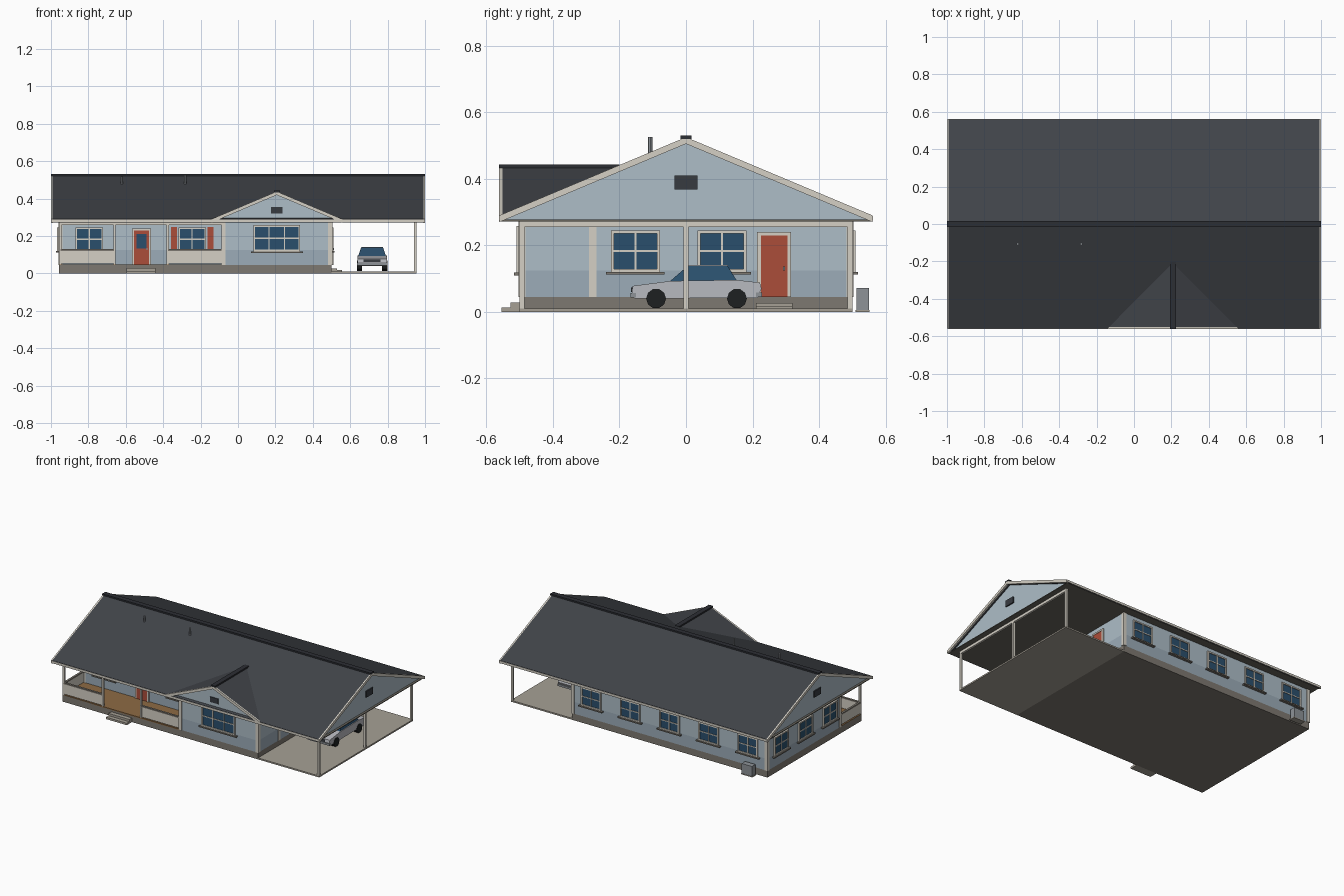
import bpy, bmesh, math
from mathutils import Matrix

if "Cube" in bpy.data.objects:
    bpy.data.objects.remove(bpy.data.objects["Cube"])

def mat(name, r, g, b):
    m = bpy.data.materials.new(name)
    m.diffuse_color = (*[(c / 255) ** 2.2 for c in (r, g, b)], 1)
    m.use_nodes = True
    m.node_tree.nodes["Principled BSDF"].inputs["Base Color"].default_value = m.diffuse_color
    return m

ROOF = mat("roof_shingle", 66, 69, 74)
CAP = mat("ridge_dark", 48, 50, 55)
WALL = mat("siding", 172, 188, 198)
LOWER = mat("lower_siding", 155, 171, 183)
TRIM = mat("trim", 212, 207, 196)
STONE = mat("foundation", 125, 120, 112)
SLAB = mat("concrete", 165, 159, 148)
SOFFIT = mat("soffit", 105, 102, 94)
DECK = mat("deck", 140, 106, 70)
RED = mat("door_red", 170, 78, 60)
GLASS = mat("glass", 46, 80, 108)
DARK = mat("vent_dark", 58, 61, 66)
METAL = mat("metal", 140, 145, 150)
PAINT = mat("car_paint", 182, 184, 190)
RUBBER = mat("rubber", 35, 37, 38)

def finish(name, bm, m, M=None):
    bmesh.ops.recalc_face_normals(bm, faces=bm.faces)
    me = bpy.data.meshes.new(name)
    bm.to_mesh(me)
    bm.free()
    me.materials.append(m)
    ob = bpy.data.objects.new(name, me)
    bpy.context.collection.objects.link(ob)
    if M:
        ob.matrix_world = M
    return ob

def boxes(name, m, *bounds, M=None):
    """One object from boxes given as (x0, x1, y0, y1, z0, z1)."""
    bm = bmesh.new()
    for x0, x1, y0, y1, z0, z1 in bounds:
        T = Matrix.Translation(((x0 + x1) / 2, (y0 + y1) / 2, (z0 + z1) / 2))
        S = Matrix.Diagonal((x1 - x0, y1 - y0, z1 - z0, 1))
        bmesh.ops.create_cube(bm, size=1, matrix=T @ S)
    return finish(name, bm, m, M)

def prism(name, m, pts, a, b, axis="x", off=0, taper=None):
    """Extrude a (u, z) outline from a to b along x or y; taper(z) narrows x about its middle."""
    bm = bmesh.new()
    mid = (a + b) / 2
    rings = []
    for t in (a, b):
        ring = []
        for u, z in pts:
            s = mid + (t - mid) * (taper(z) if taper else 1)
            ring.append(bm.verts.new((s, u + off, z) if axis == "x" else (u + off, s, z)))
        rings.append(ring)
        bm.faces.new(ring)
    n = len(pts)
    for i in range(n):
        j = (i + 1) % n
        bm.faces.new((rings[0][i], rings[0][j], rings[1][j], rings[1][i]))
    return finish(name, bm, m)

def cylinder(name, m, r, depth, loc, sides, along_x=False):
    bm = bmesh.new()
    R = Matrix.Rotation(math.pi / 2, 4, "Y") if along_x else Matrix()
    bmesh.ops.create_cone(bm, cap_ends=True, segments=sides, radius1=r, radius2=r, depth=depth,
                          matrix=Matrix.Translation(loc) @ R)
    return finish(name, bm, m)

def on_wall(x, y, deg):
    return Matrix.Translation((x, y, 0)) @ Matrix.Rotation(math.radians(deg), 4, "Z")

def window(name, x, y, deg, w=0.074, cols=2, z0=0.12, z1=0.245):
    M, t = on_wall(x, y, deg), 0.009
    bars = [(-w, w, -0.01, 0, z0, z0 + t), (-w, w, -0.01, 0, z1 - t, z1),
            (-w, -w + t, -0.01, 0, z0, z1), (w - t, w, -0.01, 0, z0, z1),
            (-w, w, -0.008, 0, (z0 + z1) / 2 - 0.003, (z0 + z1) / 2 + 0.003)]
    for i in range(1, cols):
        c = -w + 2 * w * i / cols
        bars.append((c - 0.003, c + 0.003, -0.008, 0, z0, z1))
    boxes(name + "_frame", TRIM, *bars, M=M)
    boxes(name + "_glass", GLASS, (-w + t, w - t, -0.004, 0.002, z0 + t, z1 - t), M=M)
    boxes(name + "_sill", STONE, (-w - 0.014, w + 0.014, -0.017, 0, z0 - 0.008, z0), M=M)

def door(name, x, y, deg):
    M = on_wall(x, y, deg)
    boxes(name + "_panel", RED, (-0.04, 0.04, -0.007, 0, 0.045, 0.23), M=M)
    boxes(name + "_trim", TRIM, (-0.051, -0.04, -0.01, 0, 0.045, 0.24),
          (0.04, 0.051, -0.01, 0, 0.045, 0.24), (-0.051, 0.051, -0.01, 0, 0.23, 0.24), M=M)
    boxes(name + "_knob", METAL, (0.027, 0.032, -0.014, -0.005, 0.125, 0.137), M=M)
    return M

# Foundation, walls and slabs
X0, X1, XW, YP = -0.957, 0.5, -0.085, -0.28
boxes("foundation", STONE, (X0, X1, -0.5, 0.5, 0, 0.045))
boxes("carport_slab", SLAB, (X1, 0.955, -0.5, 0.5, 0, 0.01))
for label, m, z0, z1 in (("lower", LOWER, 0.045, 0.125), ("upper", WALL, 0.125, 0.275)):
    boxes(label + "_main_wall", m, (X0, X1, YP, 0.5, z0, z1))
    boxes(label + "_wing_wall", m, (XW, X1, -0.5, YP, z0, z1))
boxes("porch_deck", DECK, (X0, XW, -0.5, YP, 0.04, 0.047))

# Corner boards
e = 0.004
boards = [(x - 0.011, x + 0.011, y - 0.011, y + 0.011) for x, y in
          ((X1 - 0.007, -0.493), (XW + 0.007, -0.493), (X1 - 0.007, YP),
           (X1 - 0.007, 0.493), (X0 + 0.007, 0.493), (X0 + 0.007, YP + 0.007))]
boxes("corner_boards", TRIM, *[(*b, 0.045, 0.275) for b in boards])

# Main roof
def chevron(h, eave, ridge, t):
    return [(-h, eave), (0, ridge), (h, eave), (h, eave - t), (0, ridge - t), (-h, eave - t)]

main = chevron(0.56, 0.29, 0.525, 0.018)
prism("main_roof", ROOF, main, -0.992, 0.992)
prism("attic_gable_walls", WALL, [(-0.55, 0.275), (0, 0.508), (0.55, 0.275)], -0.975, 0.975)
boxes("soffit", SOFFIT, (-0.99, 0.99, -0.555, 0.555, 0.272, 0.277))
boxes("ridge_cap", CAP, (-1, 1, -0.017, 0.017, 0.52, 0.53))
for s, side in ((-1, "left"), (1, "right")):
    prism(side + "_rake_board", TRIM, chevron(0.56, 0.29, 0.525, 0.02), s * 0.99, s)
    boxes(side + "_gable_vent", DARK, (s * 0.979 - e, s * 0.979 + e, -0.035, 0.035, 0.368, 0.41))
boxes("eave_fascia", TRIM, (-0.998, 0.998, -0.562, -0.556, 0.274, 0.288),
      (-0.998, 0.998, 0.556, 0.562, 0.274, 0.288))

# Front cross gable
C = 0.2075
prism("cross_roof", ROOF, chevron(0.35, 0.29, 0.438, 0.016), -0.552, -0.2, "y", C)
prism("cross_rake_board", TRIM, chevron(0.35, 0.29, 0.438, 0.019), -0.562, -0.552, "y", C)
prism("cross_gable_wall", WALL, [(-0.34, 0.276), (0, 0.422), (0.34, 0.276)], -0.545, -0.3, "y", C)
boxes("cross_ridge_cap", CAP, (C - 0.016, C + 0.016, -0.562, -0.2, 0.433, 0.443))
boxes("cross_gable_vent", DARK, (C - 0.03, C + 0.03, -0.55, -0.54, 0.32, 0.355))

# Roof vent pipes
for i, (x, top) in enumerate(((-0.622, 0.517), (-0.282, 0.526))):
    cylinder(f"vent_pipe_{i + 1}", METAL, 0.007, top - 0.45, (x, -0.107, (top + 0.45) / 2), 8)

# Windows and doors
for i in range(5):
    window(f"back_window_{i + 1}", -0.814 + 0.292 * i, 0.5, 180)
for i, y in enumerate((-0.16, 0.1, 0.36)):
    window(f"left_window_{i + 1}", X0, y, -90)
for i, y in enumerate((-0.152, 0.108)):
    window(f"right_window_{i + 1}", X1, y, 90)
for i, x in enumerate((-0.795, -0.245)):
    window(f"porch_window_{i + 1}", x, YP, 0)
window("wing_window", C, -0.5, 0, 0.125, 3, 0.118, 0.258)
boxes("shutters", RED, *[(-0.245 + s * 0.098 - 0.016, -0.245 + s * 0.098 + 0.016,
                          YP - 0.008, YP, 0.122, 0.248) for s in (-1, 1)])
M = door("front_door", -0.515, YP, 0)
boxes("front_door_glass", GLASS, (-0.027, 0.027, -0.009, 0, 0.132, 0.21), M=M)
door("side_door", X1, 0.265, 90)

# Steps
boxes("front_steps", SLAB, (-0.595, -0.44, -0.555, -0.5, 0, 0.013),
      (-0.595, -0.44, -0.528, -0.5, 0.013, 0.028))
boxes("side_step", SLAB, (X1, 0.53, 0.21, 0.32, 0.01, 0.026), (0.53, 0.555, 0.21, 0.32, 0.008, 0.017))

# Porch posts, header and railing
boxes("porch_posts", TRIM, *[(x - 0.006, x + 0.006, -0.5, -0.488, 0.045, 0.275)
                             for x in (-0.95, -0.66, -0.375)])
boxes("porch_header", TRIM, (X0, XW, -0.5, -0.488, 0.258, 0.275), (X0, X0 + 0.012, -0.49, YP, 0.258, 0.275))
spans = ((-0.944, -0.666, -0.497, -0.491), (-0.369, XW, -0.497, -0.491), (-0.953, -0.947, -0.49, YP))
boxes("porch_rail_panels", TRIM, *[(*s, 0.052, 0.12) for s in spans])
boxes("porch_rail_caps", STONE, *[(a - e, b + e, c - e, d + e, 0.12, 0.129) for a, b, c, d in spans])

# Carport posts and beam
boxes("carport_posts", TRIM, *[(0.94, 0.954, y - 0.007, y + 0.007, 0.01, 0.275) for y in (-0.493, 0, 0.493)])
boxes("carport_beam", TRIM, (0.94, 0.954, -0.5, 0.5, 0.255, 0.275))

# Outdoor cooling unit
boxes("cooling_unit", METAL, (-0.876, -0.8, 0.512, 0.55, 0.004, 0.072))
boxes("cooling_unit_base", SLAB, (-0.88, -0.796, 0.51, 0.552, 0, 0.006))

# Car
prism("car_body", PAINT, [(-0.155, 0.04), (-0.163, 0.06), (-0.16, 0.078), (-0.045, 0.093), (0.15, 0.096),
                          (0.222, 0.088), (0.227, 0.07), (0.215, 0.042)], 0.638, 0.796)
prism("car_cabin", GLASS, [(-0.047, 0.093), (0.005, 0.138), (0.125, 0.138), (0.152, 0.095)], 0.643, 0.791,
      taper=lambda z: 1 - (z - 0.093) * 4.5)
boxes("car_top", PAINT, (0.659, 0.775, 0.004, 0.126, 0.137, 0.141))
boxes("car_grille", DARK, (0.672, 0.762, -0.165, -0.155, 0.06, 0.073))
boxes("car_bumpers", METAL, (0.636, 0.798, -0.167, -0.15, 0.043, 0.056), (0.636, 0.798, 0.21, 0.229, 0.045, 0.058))
for x in (0.65, 0.784):
    for y in (-0.09, 0.153):
        cylinder("car_wheel", RUBBER, 0.03, 0.028, (x, y, 0.04), 10, True)
